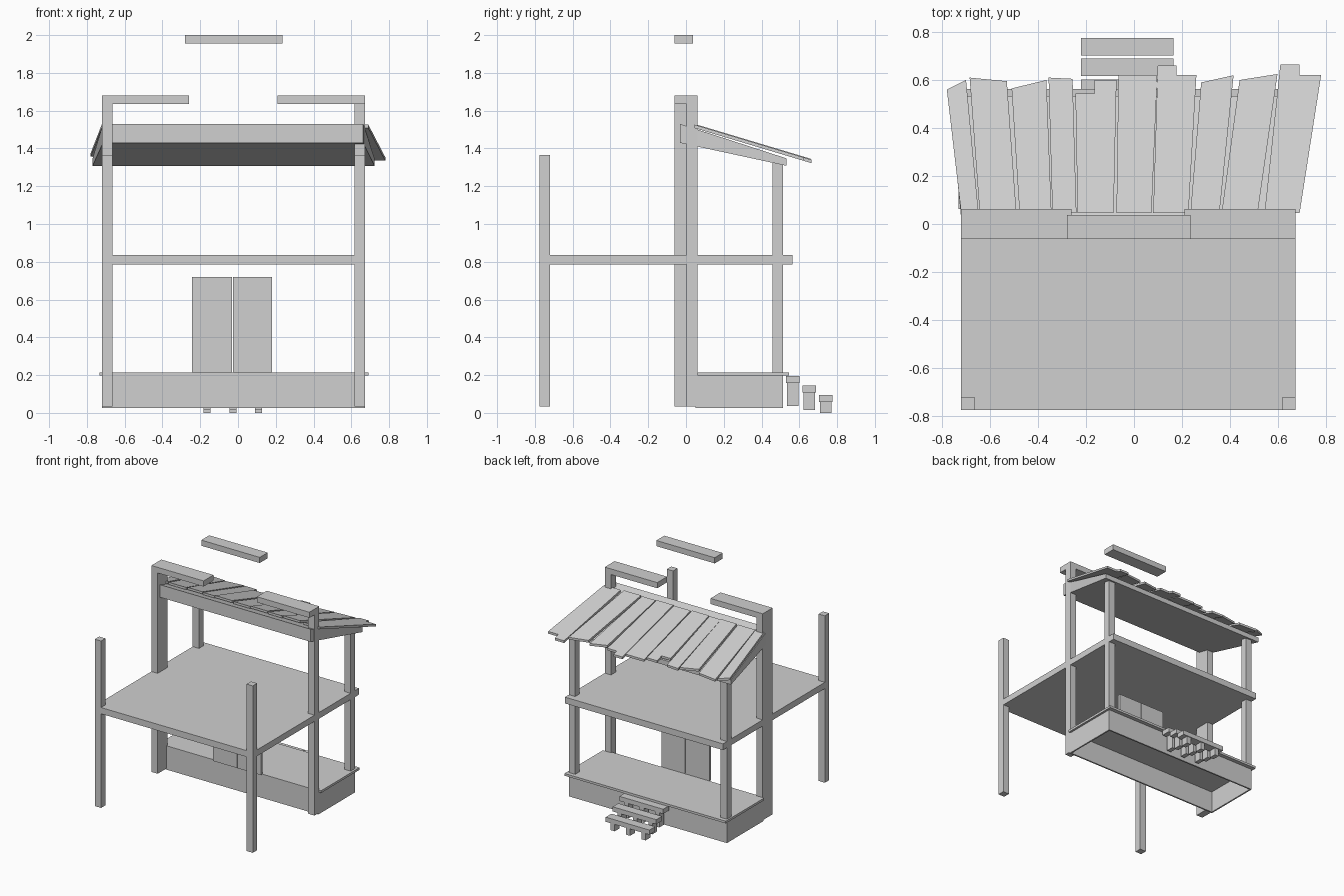
import bpy
import bmesh

cube = bpy.data.objects.get("Cube")
if cube:
    bpy.data.objects.remove(cube, do_unlink=True)

# Single plain grey material
grey = bpy.data.materials.new("plain_grey")
grey.use_nodes = True
colour = (0.63, 0.63, 0.63, 1)
grey.diffuse_color = colour
shader = next(n for n in grey.node_tree.nodes if n.type == 'BSDF_PRINCIPLED')
shader.inputs["Base Color"].default_value = colour


def prism(name, lower, upper):
    """Solid between two matching outlines."""
    bm = bmesh.new()
    low = [bm.verts.new(p) for p in lower]
    top = [bm.verts.new(p) for p in upper]
    bm.faces.new(low[::-1])
    bm.faces.new(top)
    count = len(low)
    for i in range(count):
        j = (i + 1) % count
        bm.faces.new((low[i], low[j], top[j], top[i]))
    bmesh.ops.recalc_face_normals(bm, faces=bm.faces)
    mesh = bpy.data.meshes.new(name)
    bm.to_mesh(mesh)
    bm.free()
    mesh.materials.append(grey)
    obj = bpy.data.objects.new(name, mesh)
    bpy.context.collection.objects.link(obj)
    return obj


def box(name, xs, ys, zs):
    (x0, x1), (y0, y1), (z0, z1) = xs, ys, zs
    outline = [(x0, y0), (x1, y0), (x1, y1), (x0, y1)]
    return prism(name, [(x, y, z0) for x, y in outline],
                 [(x, y, z1) for x, y in outline])


# Shared layout
WEST, EAST = -0.72, 0.673
POST = 0.055
MID_Y = 0.062
BACK_Y = 0.513
sides = {"right": (WEST, WEST + POST), "left": (EAST - POST, EAST)}

# Raised base: hollow skirt below a thin deck
SKIRT = 0.012
skirt_z = (0.025, 0.197)
box("base_front_wall", (WEST, EAST), (MID_Y - SKIRT, MID_Y), (0.025, 0.215))
box("base_back_wall", (WEST, EAST), (BACK_Y - SKIRT, BACK_Y), skirt_z)
for side, edge in (("right", WEST), ("left", EAST - SKIRT)):
    box("base_wall_" + side, (edge, edge + SKIRT), (MID_Y, BACK_Y - SKIRT), skirt_z)
box("deck", (WEST - 0.012, EAST + 0.017), (MID_Y, 0.545), (0.197, 0.215))

# Upper floor
box("upper_floor", (WEST, EAST), (-0.775, 0.563), (0.785, 0.835))

# Front and back corner posts, and broken top beams
for side, xs in sides.items():
    box("front_post_" + side, xs, (-0.775, -0.72), (0.035, 1.365))
    box("back_post_" + side, xs, (0.458, BACK_Y), (0.215, 1.335))
box("main_post_right", sides["right"], (-MID_Y, MID_Y), (0.035, 1.635))
box("main_post_left", sides["left"], (0.002, MID_Y), (0.035, 1.635))
box("top_beam_right", (WEST, -0.26), (-MID_Y, MID_Y), (1.635, 1.68))
box("top_beam_left", (0.21, EAST), (-MID_Y, MID_Y), (1.635, 1.68))
box("ridge_beam", (-0.28, 0.235), (-MID_Y, 0.038), (1.955, 2.0))

# Double door
box("door_right", (-0.243, -0.032), (0.03, 0.05), (0.215, 0.72))
box("door_left", (-0.027, 0.18), (0.03, 0.05), (0.215, 0.72))

# Steps: a tread on three short supports each
for i, (y, z) in enumerate(((0.53, 0.195), (0.617, 0.145), (0.703, 0.095))):
    box(f"step_tread_{i}", (-0.22, 0.165), (y, y + 0.072), (z - 0.037, z))
    for j, x in enumerate((-0.182, -0.045, 0.09)):
        box(f"step_support_{i}_{j}", (x, x + 0.036), (y + 0.006, y + 0.066),
            (max(0, z - 0.158 + 0.032 * (i == 1) * 0.9), z - 0.037))

# Roof base: flared wedge sloping down to the back
ridge, eave = -0.032, 0.533
flare = [(-0.715, ridge), (0.663, ridge), (0.723, eave), (-0.77, eave)]
prism("roof_base",
      [(x, y, 1.43 if y == ridge else 1.308) for x, y in flare],
      [(x, y, 1.53 if y == ridge else 1.347) for x, y in flare])

# Roof boards: front edge left and right x, then back edge corners
boards = [
    (-0.72, -0.648, [(-0.78, 0.56), (-0.70, 0.6)]),
    (-0.643, -0.49, [(-0.685, 0.61), (-0.53, 0.595)]),
    (-0.477, -0.344, [(-0.51, 0.565), (-0.365, 0.6)]),
    (-0.34, -0.24, [(-0.356, 0.61), (-0.256, 0.605)]),
    (-0.235, -0.085, [(-0.244, 0.543), (-0.165, 0.543), (-0.165, 0.6), (-0.073, 0.6)]),
    (-0.073, 0.073, [(-0.065, 0.62), (0.097, 0.62)]),
    (0.08, 0.227, [(0.099, 0.66), (0.177, 0.66), (0.177, 0.62), (0.26, 0.62)]),
    (0.235, 0.356, [(0.28, 0.59), (0.415, 0.62)]),
    (0.365, 0.515, [(0.44, 0.6), (0.598, 0.625)]),
    (0.544, 0.69, [(0.61, 0.665), (0.69, 0.665), (0.69, 0.622), (0.78, 0.622)]),
]
BOARD_START = 0.045
for i, (x0, x1, back) in enumerate(boards):
    outline = [(x0, BOARD_START), (x1, BOARD_START)] + back[::-1]
    drop = 0.004 * (i % 2)
    top = [(x, y, 1.53 - drop - 0.3 * (y - BOARD_START)) for x, y in outline]
    prism(f"roof_board_{i}", [(x, y, z - 0.018) for x, y, z in top], top)
